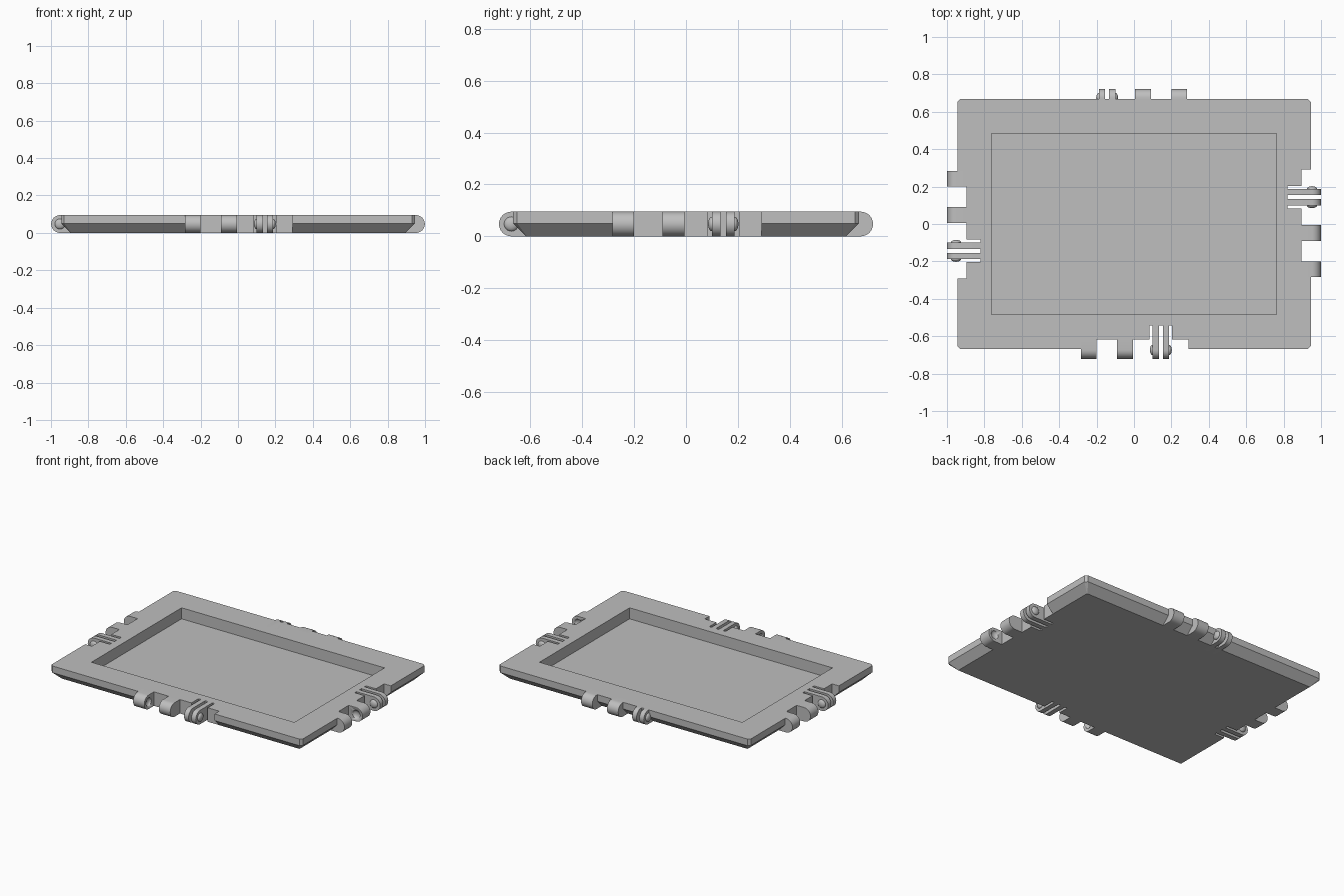
import bpy, bmesh, math
from mathutils import Matrix, Vector

if "Cube" in bpy.data.objects:
    bpy.data.objects.remove(bpy.data.objects["Cube"], do_unlink=True)

HX, HY, H = 0.945, 0.667, 0.095      # plate half sizes and thickness
BEVEL, SLOT, TIP = 0.05, 0.125, 0.054  # notch depth, clip slot depth, hinge overhang
R = H / 2

grey = bpy.data.materials.new("plain grey")
grey.use_nodes = True
colour = (0.52, 0.52, 0.52, 1)
grey.diffuse_color = colour
grey.node_tree.nodes["Principled BSDF"].inputs["Base Color"].default_value = colour


def finish(name, bm, smooth=False):
    bmesh.ops.recalc_face_normals(bm, faces=bm.faces)
    mesh = bpy.data.meshes.new(name)
    bm.to_mesh(mesh)
    bm.free()
    mesh.materials.append(grey)
    ob = bpy.data.objects.new(name, mesh)
    bpy.context.collection.objects.link(ob)
    if smooth:
        activate(ob)
        bpy.ops.object.shade_smooth_by_angle(angle=math.radians(30))
    return ob


def activate(ob):
    bpy.ops.object.select_all(action='DESELECT')
    ob.select_set(True)
    bpy.context.view_layer.objects.active = ob


def box(name, lo, hi, turn=Matrix()):
    bm = bmesh.new()
    bmesh.ops.create_cube(bm, size=1)
    lo, hi = Vector(lo), Vector(hi)
    for v in bm.verts:
        v.co = (lo + hi) / 2 + v.co * (hi - lo)
    bm.transform(turn)
    return finish(name, bm)


def ball(name, centre, radius, thickness, turn):
    bm = bmesh.new()
    bmesh.ops.create_uvsphere(bm, u_segments=24, v_segments=12, radius=1)
    bm.transform(turn @ Matrix.Translation(centre)
                 @ Matrix.Diagonal((thickness, radius, radius, 1))
                 @ Matrix.Rotation(math.pi / 2, 4, 'Y'))
    return finish(name, bm, True)


def cut(ob, cutter):
    cutter.hide_render = True
    mod = ob.modifiers.new("cut", 'BOOLEAN')
    mod.operation, mod.solver, mod.object = 'DIFFERENCE', 'EXACT', cutter
    activate(ob)
    bpy.ops.object.modifier_apply(modifier=mod.name)
    bpy.data.objects.remove(cutter, do_unlink=True)


def knuckle(name, t0, t1, root, tip, turn):
    # Straight root with a half-round nose, extruded along the plate edge
    arc = [(tip - R + R * math.cos(a), R + R * math.sin(a))
           for a in (math.pi * (i / 16 - 0.5) for i in range(17))]
    bm = bmesh.new()
    face = bm.faces.new([bm.verts.new((t0, -d, z))
                         for d, z in [(root, 0)] + arc + [(root, H)]])
    new = bmesh.ops.extrude_face_region(bm, geom=[face])["geom"]
    bmesh.ops.translate(bm, vec=(t1 - t0, 0, 0),
                        verts=[g for g in new if isinstance(g, bmesh.types.BMVert)])
    bm.transform(turn)
    return finish(name, bm, True)


# Plate: clipped corners, vertical upper rim, sloped lower rim
def ring(bm, inset, z, clip=0.016):
    x, y = HX - inset, HY - inset
    corners = [(x, clip - y), (x, y - clip), (x - clip, y), (clip - x, y),
               (-x, y - clip), (-x, clip - y), (clip - x, -y), (x - clip, -y)]
    return [bm.verts.new((a, b, z)) for a, b in corners]


bm = bmesh.new()
rings = [ring(bm, BEVEL, 0, 0.003), ring(bm, 0, BEVEL), ring(bm, 0, H)]
for low, high in zip(rings, rings[1:]):
    for i in range(8):
        j = (i + 1) % 8
        bm.faces.new([low[i], low[j], high[j], high[i]])
bm.faces.new(rings[0][::-1])
bm.faces.new(rings[-1])
plate = finish("plate", bm)

# Rectangular recess in the top
cut(plate, box("recess_cutter", (-0.763, -0.484, 0.02), (0.763, 0.484, 0.2)))

# Same hinge set on each side, turned a quarter each time
for k, side in enumerate(("front", "left", "back", "right")):
    edge = HX if k % 2 else HY
    turn = Matrix.Rotation(k * math.pi / 2, 4, 'Z')
    notch, slot, tip = edge - BEVEL, edge - SLOT, edge + TIP
    axis = tip - R

    cut(plate, box("notch_cutter", (-0.284, -edge - 0.1, -0.1), (0.291, -notch, 0.2), turn))
    cut(plate, box("slot_cutter", (0.082, -edge - 0.1, -0.1), (0.204, -slot, 0.2), turn))

    # Solid lugs with dimples on their facing sides
    for label, t0, t1, dimple in (("outer", -0.284, -0.2, -0.2), ("inner", -0.09, -0.005, -0.09)):
        lug = knuckle(f"{side}_{label}_lug", t0, t1, notch, tip, turn)
        cut(lug, ball("dimple_cutter", (dimple, -axis, R), 0.028, 0.016, turn))

    # Springy prongs with snap bumps on their outer sides
    for label, t0, t1, bump in (("first", 0.1, 0.133, 0.1), ("second", 0.154, 0.187, 0.187)):
        knuckle(f"{side}_{label}_prong", t0, t1, slot, tip, turn)
        ball(f"{side}_{label}_bump", (bump, -axis, R), 0.028, 0.015, turn)
